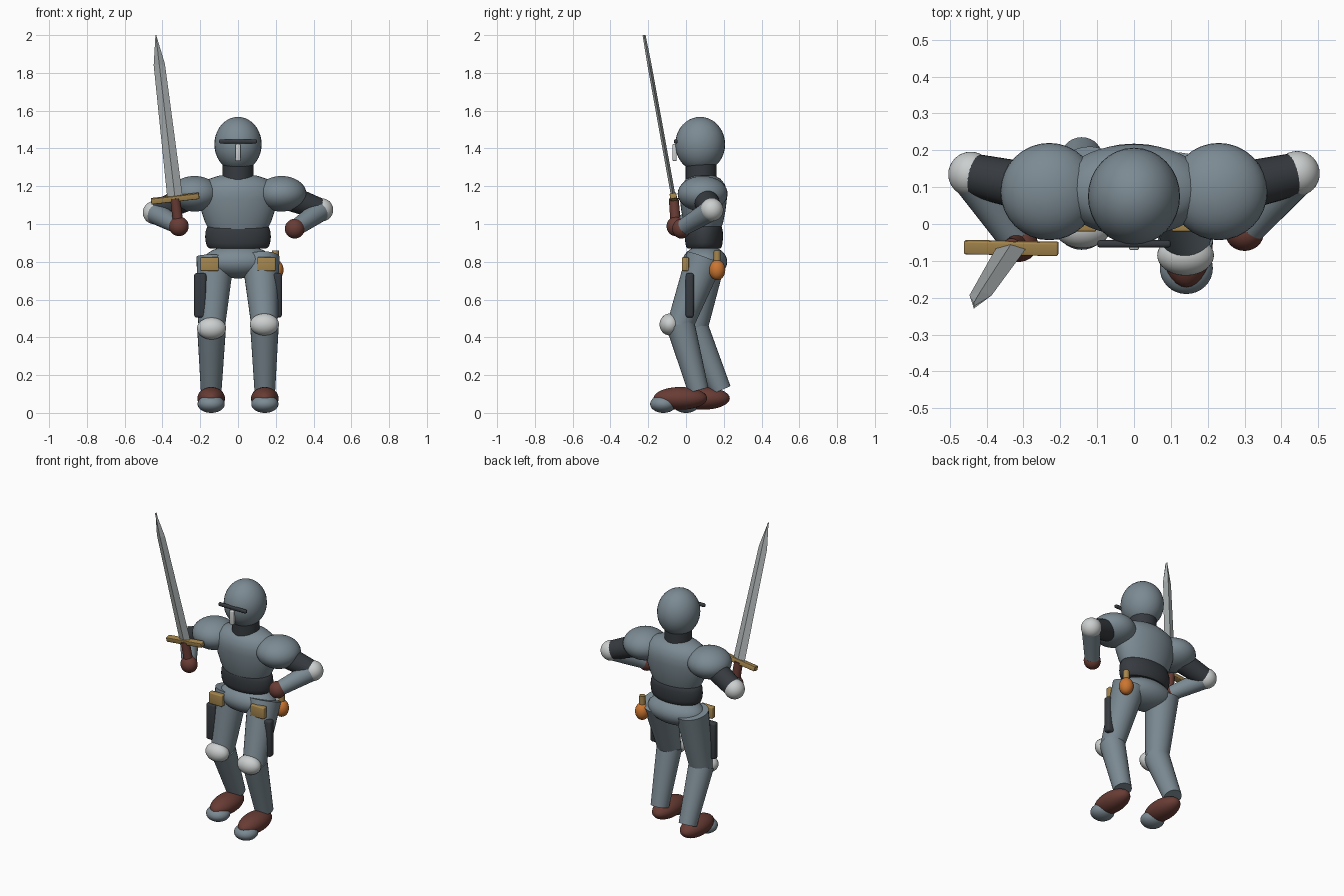
import bpy, bmesh, math
from mathutils import Vector, Matrix

if "Cube" in bpy.data.objects:
    bpy.data.objects.remove(bpy.data.objects["Cube"])


def material(name, rgb):
    m = bpy.data.materials.new(name)
    m.use_nodes = True
    m.diffuse_color = (*rgb, 1)
    m.node_tree.nodes["Principled BSDF"].inputs["Base Color"].default_value = (*rgb, 1)
    return m


ARMOUR = material("blue_grey_armour", (0.2, 0.255, 0.29))
LIGHT = material("pale_steel", (0.6, 0.62, 0.62))
BLADE = material("blade_steel", (0.42, 0.45, 0.45))
DARK = material("dark_padding", (0.037, 0.043, 0.05))
LEATHER = material("brown_leather", (0.14, 0.045, 0.035))
BRASS = material("tan_brass", (0.38, 0.24, 0.075))
ORANGE = material("orange_gourd", (0.6, 0.18, 0.03))


def finish(name, bm, mat, matrix=Matrix(), smooth=True):
    bmesh.ops.recalc_face_normals(bm, faces=bm.faces)
    mesh = bpy.data.meshes.new(name)
    bm.to_mesh(mesh)
    bm.free()
    mesh.transform(matrix)
    mesh.materials.append(mat)
    ob = bpy.data.objects.new(name, mesh)
    bpy.context.collection.objects.link(ob)
    if smooth:
        bpy.ops.object.select_all(action="DESELECT")
        ob.select_set(True)
        bpy.context.view_layer.objects.active = ob
        bpy.ops.object.shade_smooth_by_angle(angle=math.radians(40))
    return ob


def ellipsoid(name, centre, radii, mat):
    bm = bmesh.new()
    bmesh.ops.create_uvsphere(bm, u_segments=32, v_segments=20, radius=1)
    finish(name, bm, mat, Matrix.Translation(centre) @ Matrix.Diagonal((*radii, 1)))


def tube(name, start, end, r1, r2, mat):
    a, b = Vector(start), Vector(end)
    bm = bmesh.new()
    bmesh.ops.create_cone(bm, cap_ends=True, segments=28, radius1=r1, radius2=r2,
                          depth=(b - a).length)
    turn = (b - a).to_track_quat("Z", "Y").to_matrix().to_4x4()
    finish(name, bm, mat, Matrix.Translation((a + b) / 2) @ turn)


def box(name, size, mat, matrix, bevel):
    bm = bmesh.new()
    bmesh.ops.create_cube(bm, size=1)
    bmesh.ops.scale(bm, vec=size, verts=bm.verts)
    bmesh.ops.bevel(bm, geom=bm.edges[:], offset=bevel, segments=3, profile=0.5,
                    affect="EDGES")
    finish(name, bm, mat, matrix)


def lathe(name, profile, y, depth_ratio, mat):
    # Elliptical body of revolution from (radius, height) points
    bm = bmesh.new()
    rings = []
    for r, z in profile:
        rings.append([bm.verts.new((r * math.cos(k * math.tau / 40),
                                    y + depth_ratio * r * math.sin(k * math.tau / 40), z))
                      for k in range(40)])
    for low, high in zip(rings, rings[1:]):
        for k in range(40):
            j = (k + 1) % 40
            bm.faces.new((low[k], low[j], high[j], high[k]))
    bm.faces.new(rings[0])
    bm.faces.new(rings[-1])
    finish(name, bm, mat)


# Torso
ellipsoid("pelvis", (0, 0.1, 0.8), (0.187, 0.118, 0.088), ARMOUR)
lathe("waist", [(0.15, 0.87), (0.163, 0.88), (0.17, 0.9), (0.174, 0.93),
                (0.172, 0.96), (0.163, 0.985), (0.14, 1.0)], 0.095, 0.58, DARK)
lathe("chest", [(0.12, 0.962), (0.155, 0.972), (0.175, 1.01), (0.195, 1.07), (0.207, 1.13),
                (0.207, 1.17), (0.19, 1.21), (0.15, 1.24), (0.1, 1.256), (0.04, 1.26)],
      0.092, 0.6, ARMOUR)

# Head
tube("neck", (0, 0.08, 1.22), (0, 0.08, 1.34), 0.082, 0.082, DARK)
ellipsoid("helmet", (0, 0.075, 1.422), (0.125, 0.132, 0.145), ARMOUR)
box("visor_slit", (0.2, 0.02, 0.022), DARK, Matrix.Translation((0, -0.054, 1.437)), 0.008)
box("nose_guard", (0.028, 0.022, 0.09), LIGHT, Matrix.Translation((0, -0.06, 1.378)), 0.006)

# Limbs and hip gear; each side has its own pose
for side, s, step, knee_z, elbow, hand in (
        ("left", 1, 0, 0.468, (0.443, 0.137, 1.075), (0.3, -0.025, 0.975)),
        ("right", -1, 0.12, 0.447, (-0.443, 0.135, 1.06), (-0.313, -0.055, 0.988))):
    # Arm
    ellipsoid(side + "_shoulder", (0.23 * s, 0.088, 1.16), (0.132, 0.132, 0.094), ARMOUR)
    tube(side + "_upper_arm", (0.24 * s, 0.09, 1.15), elbow, 0.07, 0.057, DARK)
    ellipsoid(side + "_elbow", elbow, (0.061, 0.061, 0.061), LIGHT)
    tube(side + "_forearm", elbow, hand, 0.058, 0.043, ARMOUR)
    ellipsoid(side + "_fist", hand, (0.052, 0.048, 0.052), LEATHER)
    # Leg
    knee = (0.14 * s, -0.03 + step * 0.62, knee_z)
    tube(side + "_thigh", (0.12 * s, 0.1 + step * 0.1, 0.82), knee, 0.1, 0.07, ARMOUR)
    ellipsoid(side + "_knee_joint", knee, (0.07, 0.07, 0.06), ARMOUR)
    tube(side + "_shin", knee, (0.142 * s, 0.065 + step, 0.12), 0.076, 0.055, ARMOUR)
    ellipsoid(side + "_kneecap", (0.14 * s, knee[1] - 0.055, knee_z),
              (0.077, 0.055, 0.058), LIGHT)
    ellipsoid(side + "_boot", (0.142 * s, -0.03 + step, 0.077), (0.073, 0.142, 0.06), LEATHER)
    ellipsoid(side + "_toe_cap", (0.142 * s, -0.12 + step, 0.047), (0.072, 0.07, 0.047), ARMOUR)
    # Hip gear
    box(side + "_thigh_plate", (0.065, 0.044, 0.236), DARK,
        Matrix.Translation((0.2 * s, 0.02, 0.622)), 0.014)
    box(side + "_belt_pouch", (0.096, 0.036, 0.073), BRASS,
        Matrix.Translation((0.15 * s, -0.003, 0.788)), 0.006)

# Gourd flask on the left hip
ellipsoid("gourd", (0.198, 0.165, 0.757), (0.043, 0.043, 0.054), ORANGE)
tube("gourd_neck", (0.198, 0.165, 0.79), (0.198, 0.165, 0.86), 0.019, 0.018, BRASS)

# Sword, built along its own axis
base, tip = Vector((-0.333, -0.065, 1.135)), Vector((-0.435, -0.222, 2.0))
length = (tip - base).length
up = (tip - base).normalized()
across = (Vector((1, 0, 0)) - up * up.x).normalized()
frame = Matrix.Translation(base) @ Matrix((across, up.cross(across), up)).transposed().to_4x4()

bm = bmesh.new()
rings = [[bm.verts.new(p) for p in ((w, 0, z), (0, t, z), (-w, 0, z), (0, -t, z))]
         for w, t, z in ((0.041, 0.012, 0), (0.03, 0.011, length * 0.82),
                         (0.002, 0.008, length))]
for low, high in zip(rings, rings[1:]):
    for k in range(4):
        bm.faces.new((low[k], low[k - 1], high[k - 1], high[k]))
bm.faces.new(rings[0])
bm.faces.new(rings[-1])
finish("sword_blade", bm, BLADE, frame, smooth=False)
box("sword_guard", (0.256, 0.036, 0.03), BRASS, frame, 0.004)
tube("sword_grip", (-0.312, -0.052, 0.97), base, 0.028, 0.026, LEATHER)
